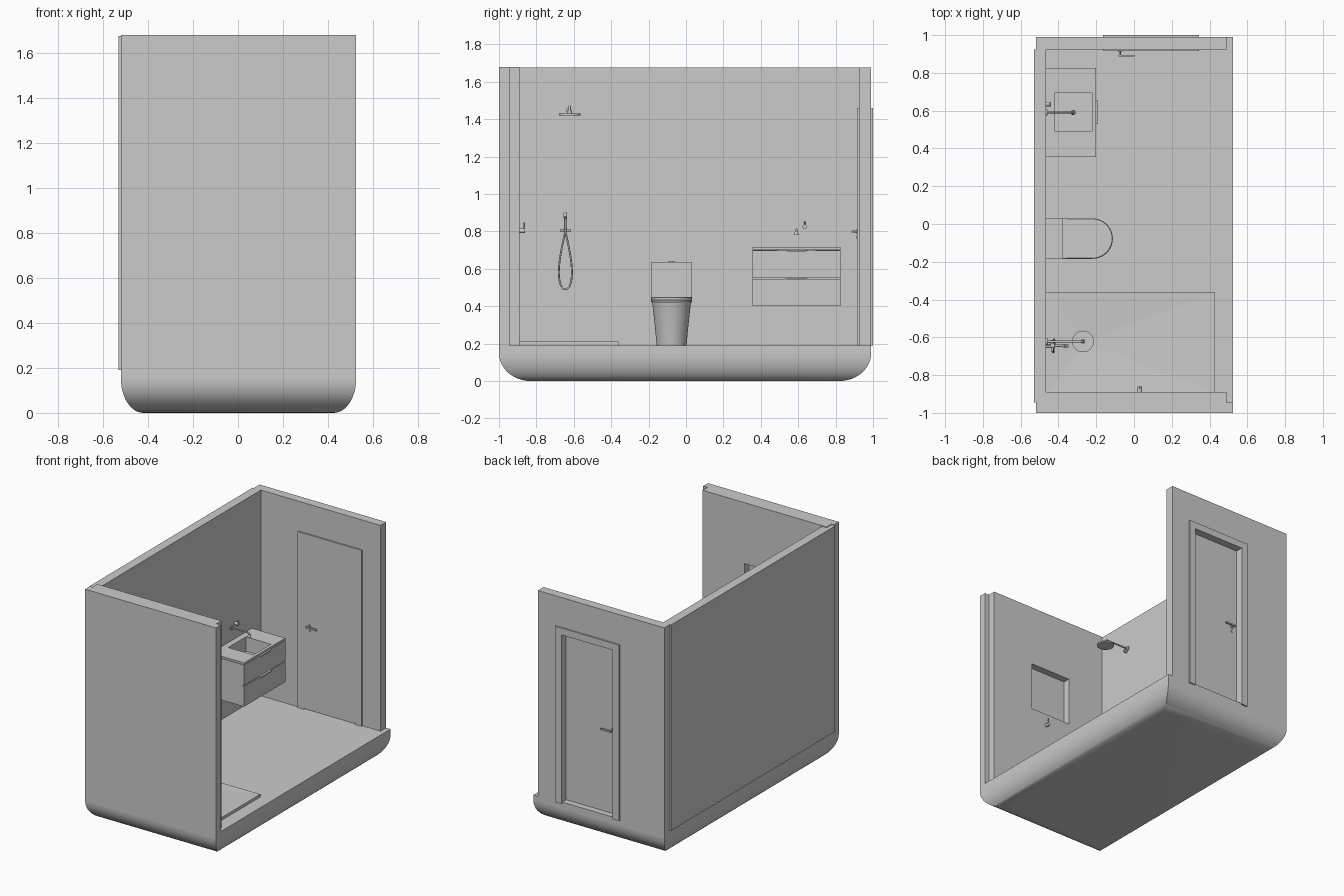
import bpy, bmesh, math
from mathutils import Vector

if "Cube" in bpy.data.objects:
    bpy.data.objects.remove(bpy.data.objects["Cube"])


def finish(bm, name, smooth=None):
    bmesh.ops.recalc_face_normals(bm, faces=bm.faces)
    me = bpy.data.meshes.new(name)
    bm.to_mesh(me)
    bm.free()
    ob = bpy.data.objects.new(name, me)
    bpy.context.collection.objects.link(ob)
    bpy.ops.object.select_all(action='DESELECT')
    bpy.context.view_layer.objects.active = ob
    ob.select_set(True)
    if smooth:
        bpy.ops.object.shade_smooth_by_angle(angle=math.radians(smooth))
    return ob


def box(name, x0, x1, y0, y1, z0, z1):
    bm = bmesh.new()
    bmesh.ops.create_cube(bm, size=1)
    for v in bm.verts:
        v.co = ((x0 + x1) / 2 + v.co.x * (x1 - x0),
                (y0 + y1) / 2 + v.co.y * (y1 - y0),
                (z0 + z1) / 2 + v.co.z * (z1 - z0))
    return finish(bm, name)


def loft(name, rings, smooth=None):
    bm = bmesh.new()
    vs = [[bm.verts.new(p) for p in r] for r in rings]
    n = len(vs[0])
    for a, b in zip(vs, vs[1:]):
        for i in range(n):
            bm.faces.new((a[i], a[(i + 1) % n], b[(i + 1) % n], b[i]))
    bm.faces.new(vs[0])
    bm.faces.new(vs[-1])
    return finish(bm, name, smooth)


def cyl(name, a, b, r, seg=24, r2=None):
    a, b = Vector(a), Vector(b)
    d = b - a
    bm = bmesh.new()
    bmesh.ops.create_cone(bm, cap_ends=True, segments=seg, radius1=r,
                          radius2=r if r2 is None else r2, depth=d.length)
    q = d.to_track_quat('Z', 'Y')
    for v in bm.verts:
        v.co = q @ v.co + (a + b) / 2
    return finish(bm, name, 40)


def tube(name, pts, r):
    cu = bpy.data.curves.new(name, 'CURVE')
    cu.dimensions = '3D'
    cu.bevel_depth = r
    cu.bevel_resolution = 3
    cu.use_fill_caps = True
    sp = cu.splines.new('POLY')
    sp.points.add(len(pts) - 1)
    for p, c in zip(sp.points, pts):
        p.co = (*c, 1)
    ob = bpy.data.objects.new(name, cu)
    bpy.context.collection.objects.link(ob)
    bpy.ops.object.select_all(action='DESELECT')
    bpy.context.view_layer.objects.active = ob
    ob.select_set(True)
    bpy.ops.object.convert(target='MESH')
    bpy.ops.object.shade_smooth_by_angle(angle=math.radians(50))


def cut(ob, *bounds):
    c = box("cutter", *bounds)
    c.hide_render = True
    m = ob.modifiers.new("cut", 'BOOLEAN')
    m.object = c
    m.operation = 'DIFFERENCE'
    m.solver = 'EXACT'
    bpy.context.view_layer.objects.active = ob
    bpy.ops.object.modifier_apply(modifier="cut")
    bpy.data.objects.remove(c)


def d_ring(x0, x1, yc, hw, z, n=20):
    # D-shaped outline: straight back, rounded nose
    xm = x1 - hw
    pts = [(x0, yc - hw, z)]
    for i in range(n + 1):
        a = -math.pi / 2 + math.pi * i / n
        pts.append((xm + hw * math.cos(a), yc + hw * math.sin(a), z))
    return pts + [(x0, yc + hw, z)]


# curved base
rings = []
for i in range(13):
    a = math.pi / 2 * i / 12
    ix, iy, z = 0.1 * (1 - math.sin(a)), 0.17 * (1 - math.sin(a)), 0.15 * (1 - math.cos(a))
    X0, X1, Y0, Y1 = -0.52 + ix, 0.525 - ix, -1 + iy, 0.99 - iy
    rings.append([(X0, Y0, z), (X1, Y0, z), (X1, Y1, z), (X0, Y1, z)])
loft("base_shell", rings, 40)
box("floor", -0.52, 0.525, -0.945, 0.99, 0.15, 0.19)

# walls
box("front_wall", -0.52, 0.525, -1, -0.945, 0.15, 1.68)
lining = box("front_wall_lining", -0.5, 0.49, -0.945, -0.89, 0.19, 1.68)
cut(lining, -0.17, 0.155, -0.94, -0.8, 0.89, 1.24)
box("left_wall", -0.53, -0.465, -0.945, 0.925, 0.19, 1.675)
back = box("back_wall", -0.52, 0.49, 0.925, 0.99, 0.19, 1.675)
cut(back, -0.115, 0.295, 0.8, 1.1, 0.2, 1.41)

# door, casings and handles
box("door", -0.115, 0.295, 0.918, 0.945, 0.2, 1.41)
for side, y0, y1 in (("inner", 0.915, 0.925), ("outer", 0.99, 1.0)):
    box(side + "_casing_left", -0.165, -0.115, y0, y1, 0.19, 1.41)
    box(side + "_casing_right", 0.295, 0.345, y0, y1, 0.19, 1.41)
    box(side + "_casing_top", -0.165, 0.345, y0, y1, 1.41, 1.46)
for side, y, s in (("inner", 0.918, -1), ("outer", 0.945, 1)):
    cyl(side + "_handle_rose", (-0.075, y, 0.8), (-0.075, y + 0.006 * s, 0.8), 0.013)
    cyl(side + "_handle_neck", (-0.075, y, 0.8), (-0.075, y + 0.028 * s, 0.8), 0.005)
    ya, yb = sorted((y + 0.022 * s, y + 0.032 * s))
    box(side + "_handle_lever", -0.083, 0.003, ya, yb, 0.795, 0.806)
    cyl(side + "_keyhole_rose", (-0.075, y, 0.768), (-0.075, y + 0.006 * s, 0.768), 0.01)

# shower tray sloping to the drain
bm = bmesh.new()
c = [(-0.45, -0.89), (0.43, -0.89), (0.43, -0.36), (-0.45, -0.36)]
lo = [bm.verts.new((x, y, 0.19)) for x, y in c]
hi = [bm.verts.new((x, y, 0.21)) for x, y in c]
mid = bm.verts.new((-0.26, -0.62, 0.198))
bm.faces.new(lo)
for i in range(4):
    j = (i + 1) % 4
    bm.faces.new((lo[i], lo[j], hi[j], hi[i]))
    bm.faces.new((hi[i], hi[j], mid))
finish(bm, "shower_tray")
box("shower_wall_panel", -0.466, -0.45, -0.89, -0.36, 0.19, 0.21)

# overhead shower
cyl("shower_arm_rose", (-0.465, -0.622, 1.468), (-0.457, -0.622, 1.468), 0.018)
tube("shower_arm", [(-0.465, -0.622, 1.468), (-0.29, -0.622, 1.468), (-0.277, -0.622, 1.464),
                    (-0.27, -0.622, 1.453), (-0.27, -0.622, 1.43)], 0.006)
cyl("shower_head_joint", (-0.27, -0.622, 1.428), (-0.27, -0.622, 1.445), 0.012)
cyl("shower_head", (-0.27, -0.622, 1.42), (-0.27, -0.622, 1.43), 0.057, 40)
cyl("shower_valve", (-0.465, -0.632, 1.45), (-0.44, -0.632, 1.45), 0.01)

# hand shower with hose
cyl("hand_shower_mount", (-0.465, -0.645, 0.806), (-0.42, -0.645, 0.806), 0.012)
cyl("mixer_bar", (-0.432, -0.675, 0.806), (-0.432, -0.615, 0.806), 0.007)
cyl("hand_shower_grip", (-0.425, -0.645, 0.79), (-0.365, -0.645, 0.89), 0.007)
cyl("hand_shower_head", (-0.375, -0.645, 0.897), (-0.352, -0.645, 0.873), 0.009)
tube("shower_hose", [(-0.43 + 0.01 * i / 40, -0.645 - 0.035 * math.sin(2 * math.pi * i / 40),
                      0.8 - 0.31 * math.sin(math.pi * i / 40)) for i in range(41)], 0.005)

# hook on the front wall
cyl("wall_hook_base", (0.03, -0.89, 0.803), (0.03, -0.86, 0.803), 0.012)
cyl("wall_hook_pin", (0.03, -0.867, 0.805), (0.03, -0.865, 0.848), 0.004)

# toilet
yc = -0.077
loft("toilet_bowl", [d_ring(-0.465, x1, yc, hw, z) for x1, hw, z in
                     ((-0.165, 0.08, 0.19), (-0.15, 0.088, 0.28), (-0.125, 0.1, 0.39),
                      (-0.118, 0.104, 0.42))], 40)
loft("toilet_seat", [d_ring(-0.375, -0.112, yc, 0.107, z) for z in (0.422, 0.433)], 40)
loft("toilet_lid", [d_ring(-0.355, x1, yc, hw, z) for x1, hw, z in
                    ((-0.112, 0.107, 0.435), (-0.112, 0.107, 0.446), (-0.116, 0.103, 0.45))], 40)
box("toilet_hinge_block", -0.465, -0.355, yc - 0.105, yc + 0.105, 0.42, 0.45)
box("toilet_cistern", -0.465, -0.375, yc - 0.109, yc + 0.109, 0.42, 0.635)
cyl("flush_button", (-0.42, yc, 0.63), (-0.42, yc, 0.641), 0.016)

# vanity: carcass, drawers, top with basin
carcass = box("vanity_carcass", -0.465, -0.212, 0.355, 0.825, 0.4, 0.7)
cut(carcass, -0.427, -0.218, 0.487, 0.698, 0.6, 0.8)
top = box("vanity_top", -0.465, -0.2, 0.355, 0.825, 0.703, 0.716)
cut(top, -0.422, -0.222, 0.492, 0.693, 0.6, 0.8)
basin = box("basin", -0.425, -0.22, 0.489, 0.696, 0.605, 0.71)
cut(basin, -0.422, -0.222, 0.492, 0.693, 0.612, 0.8)
for name, z0, z1 in (("lower", 0.4, 0.546), ("upper", 0.552, 0.699)):
    box(name + "_drawer", -0.212, -0.2, 0.355, 0.825, z0, z1)
    pts = [(0.53, z1), (0.545, z1 - 0.006), (0.64, z1 - 0.006), (0.655, z1), (0.655, z1 + 0.002),
           (0.53, z1 + 0.002)]
    loft(name + "_drawer_pull", [[(x, y, z) for y, z in pts] for x in (-0.205, -0.19)])

# wall-mounted basin tap
cyl("tap_spout_rose", (-0.465, 0.59, 0.81), (-0.459, 0.59, 0.81), 0.016)
tube("tap_spout", [(-0.465, 0.59, 0.81), (-0.335, 0.59, 0.81), (-0.325, 0.59, 0.806),
                   (-0.322, 0.59, 0.785)], 0.005)
cyl("tap_spout_tip", (-0.322, 0.59, 0.782), (-0.322, 0.59, 0.8), 0.013, 24, 0.008)
cyl("tap_control", (-0.465, 0.635, 0.825), (-0.44, 0.635, 0.825), 0.012)
cyl("tap_lever", (-0.446, 0.635, 0.825), (-0.442, 0.635, 0.852), 0.003)
